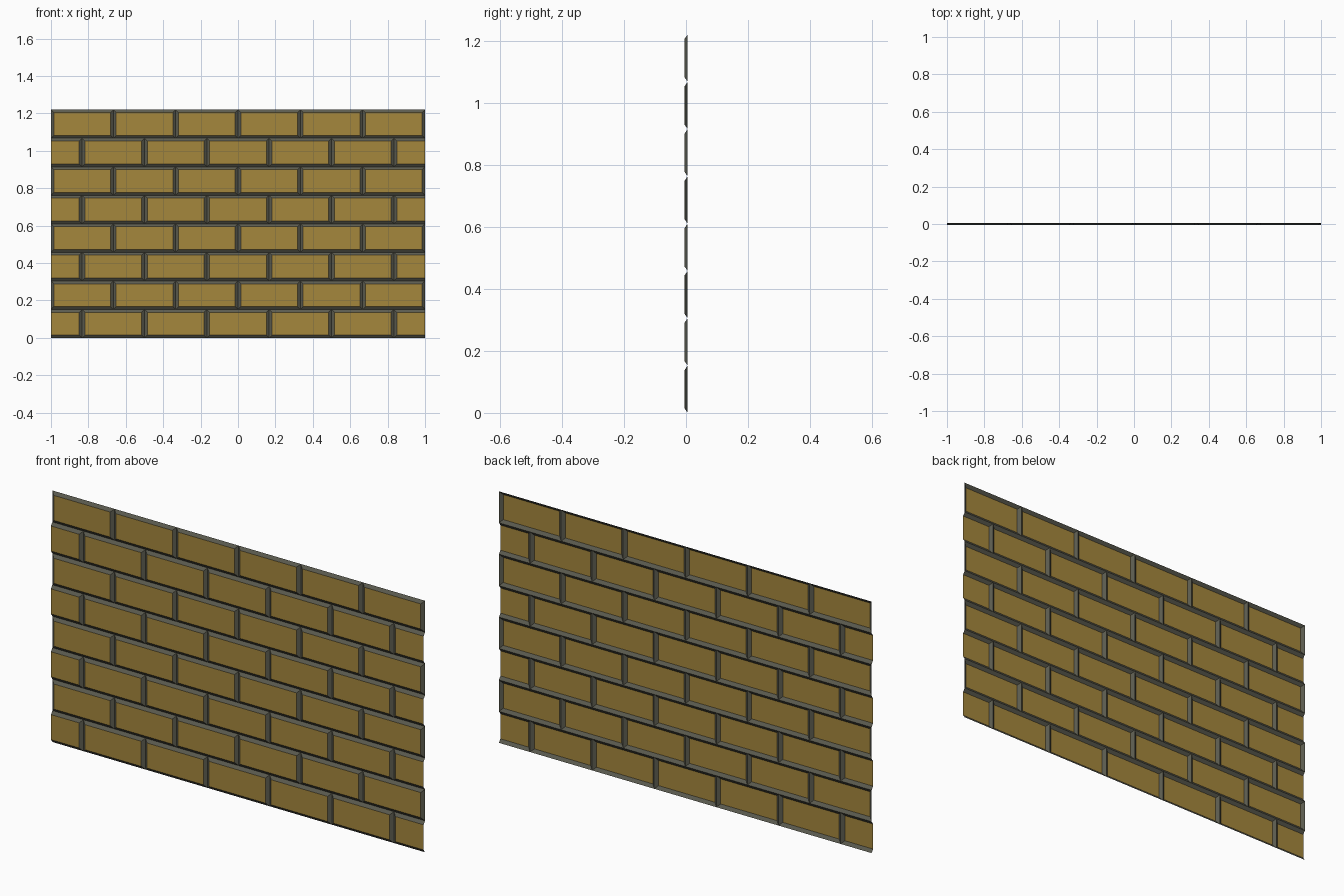
import bpy, bmesh

if "Cube" in bpy.data.objects:
    bpy.data.objects.remove(bpy.data.objects["Cube"])

W, H, ROWS = 2.0, 1.22, 8
RH = H / ROWS            # course height
BL = W / 6               # brick length
BEV = 0.0155             # sloped joint width
YF, YB = -0.0055, 0.0055 # brick face / bottom of joint


def material(name, rgb):
    m = bpy.data.materials.new(name)
    m.diffuse_color = (*rgb, 1.0)
    m.use_nodes = True
    m.node_tree.nodes["Principled BSDF"].inputs["Base Color"].default_value = m.diffuse_color
    return m


brick_mat = material("ochre_brick", (0.376, 0.242, 0.046))
joint_mat = material("grey_mortar", (0.107, 0.107, 0.080))


def add_brick(bm, x0, x1, z0, z1, cut_left, cut_right):
    """Brick face with sloped joint strips; cut ends carry no slope."""
    a = x0 if cut_left else x0 + BEV
    b = x1 if cut_right else x1 - BEV
    outer = [bm.verts.new((x, YB, z)) for x, z in ((x0, z0), (x1, z0), (x1, z1), (x0, z1))]
    inner = [bm.verts.new((x, YF, z)) for x, z in
             ((a, z0 + BEV), (b, z0 + BEV), (b, z1 - BEV), (a, z1 - BEV))]
    bm.faces.new(inner).material_index = 0
    for i in range(4):   # bottom, right, top, left strips
        if (i == 1 and cut_right) or (i == 3 and cut_left):
            continue
        j = (i + 1) % 4
        bm.faces.new((outer[i], outer[j], inner[j], inner[i])).material_index = 1


# Running-bond courses: even courses start and end with half bricks
bm = bmesh.new()
for r in range(ROWS):
    half = r % 2 == 0
    start = -W / 2 - (BL / 2 if half else 0)
    for c in range(7 if half else 6):
        x0, x1 = start + c * BL, start + (c + 1) * BL
        add_brick(bm, max(x0, -W / 2), min(x1, W / 2), r * RH, (r + 1) * RH,
                  half and c == 0, half and c == 6)

mesh = bpy.data.meshes.new("brick_wall_panel")
bm.to_mesh(mesh)
bm.free()
mesh.materials.append(brick_mat)
mesh.materials.append(joint_mat)
wall = bpy.data.objects.new("brick_wall_panel", mesh)
bpy.context.collection.objects.link(wall)
